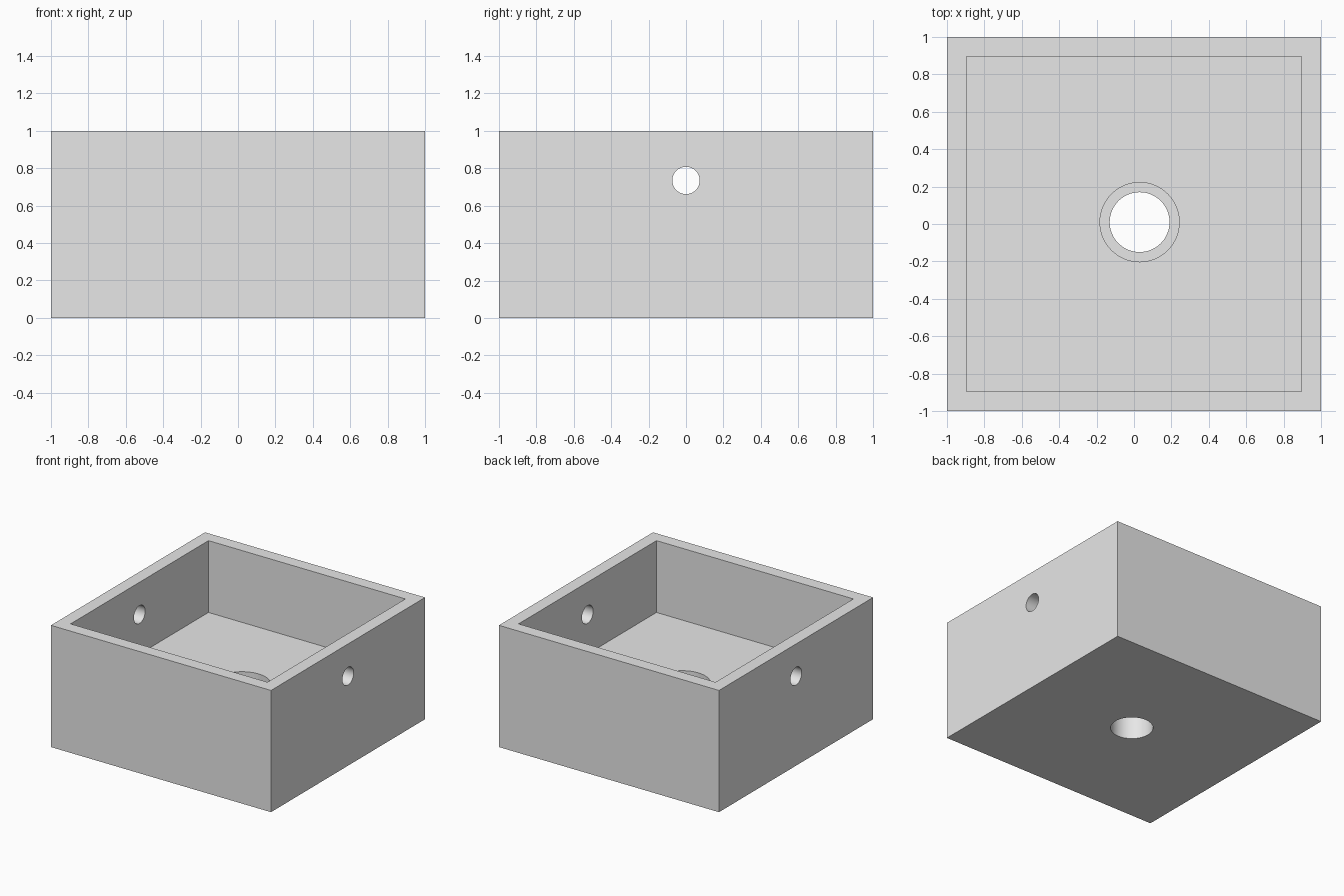
import bpy
from math import radians

cube = bpy.data.objects.get("Cube")
if cube:
    bpy.data.objects.remove(cube, do_unlink=True)

WALL = 0.105       # side wall thickness
FLOOR = 0.41       # height of the basin floor
RECESS = 0.10      # depth of the drain recess
DRAIN = (0.03, 0.01)

grey = bpy.data.materials.new("plain_grey")
grey.use_nodes = True
grey.diffuse_color = (0.8, 0.8, 0.8, 1)
grey.node_tree.nodes["Principled BSDF"].inputs["Base Color"].default_value = (0.8, 0.8, 0.8, 1)


def box(name, width, low, high):
    """Square block centred on the z axis, between two heights."""
    bpy.ops.mesh.primitive_cube_add(size=1, location=(0, 0, (low + high) / 2))
    ob = bpy.context.object
    ob.name = name
    ob.scale = (width, width, high - low)
    bpy.ops.object.transform_apply(location=True, rotation=True, scale=True)
    ob.data.materials.append(grey)
    return ob


def rod(name, radius, length, location, rotation=(0, 0, 0)):
    bpy.ops.mesh.primitive_cylinder_add(vertices=64, radius=radius, depth=length,
                                        location=location, rotation=rotation)
    ob = bpy.context.object
    ob.name = name
    ob.data.materials.append(grey)
    return ob


def cut(target, cutter):
    """Subtract the cutter for good, then discard it."""
    cutter.hide_render = True
    mod = target.modifiers.new(cutter.name, "BOOLEAN")
    mod.operation = "DIFFERENCE"
    mod.solver = "EXACT"
    mod.object = cutter
    bpy.context.view_layer.objects.active = target
    bpy.ops.object.modifier_apply(modifier=mod.name)
    bpy.data.objects.remove(cutter, do_unlink=True)


# Solid block, hollowed into an open basin
basin = box("basin", 2, 0, 1)
cut(basin, box("hollow", 2 - 2 * WALL, FLOOR, 1.5))

# Drain: wide shallow recess, then a narrower hole through the base
cut(basin, rod("drain_recess", 0.212, 2 * RECESS, (*DRAIN, FLOOR)))
cut(basin, rod("drain_hole", 0.16, 2, (*DRAIN, 0)))

# Round overflow holes through both side walls
cut(basin, rod("overflow_holes", 0.073, 3, (0, 0, 0.735), (0, radians(90), 0)))

# Smooth round walls, crisp edges
bpy.ops.object.select_all(action="DESELECT")
basin.select_set(True)
bpy.context.view_layer.objects.active = basin
bpy.ops.object.shade_smooth_by_angle(angle=radians(30))
